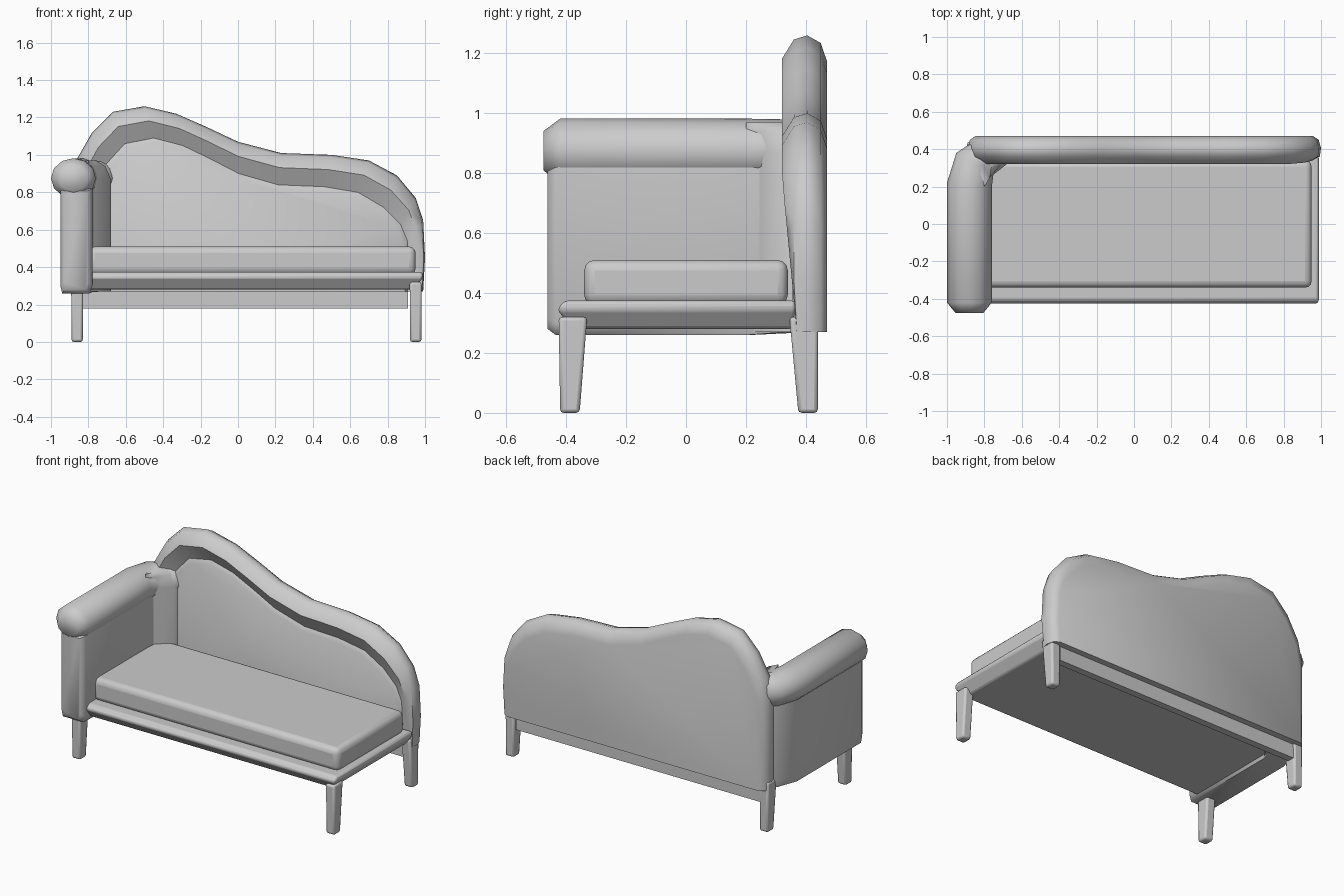
import bpy, bmesh, math

cube = bpy.data.objects.get("Cube")
if cube:
    bpy.data.objects.remove(cube, do_unlink=True)

fabric = bpy.data.materials.new("plain grey")
fabric.use_nodes = True
GREY = (0.6, 0.6, 0.6, 1)
fabric.diffuse_color = GREY
fabric.node_tree.nodes["Principled BSDF"].inputs["Base Color"].default_value = GREY


def finish(name, bm, bevel=0, segments=2, angle=40):
    """Turn a bmesh into a smooth shaded object with optional rounded edges."""
    bmesh.ops.recalc_face_normals(bm, faces=bm.faces)
    mesh = bpy.data.meshes.new(name)
    bm.to_mesh(mesh)
    bm.free()
    obj = bpy.data.objects.new(name, mesh)
    bpy.context.collection.objects.link(obj)
    mesh.materials.append(fabric)
    if bevel:
        mod = obj.modifiers.new("rounded edges", "BEVEL")
        mod.width, mod.segments = bevel, segments
    bpy.ops.object.select_all(action="DESELECT")
    obj.select_set(True)
    bpy.context.view_layer.objects.active = obj
    bpy.ops.object.shade_smooth_by_angle(angle=math.radians(angle))
    return obj


def loft(name, rings, **kw):
    """Skin a list of closed rings and cap both ends."""
    bm = bmesh.new()
    rows = [[bm.verts.new(p) for p in ring] for ring in rings]
    n = len(rows[0])
    for a, b in zip(rows, rows[1:]):
        for i in range(n):
            j = (i + 1) % n
            bm.faces.new((a[i], a[j], b[j], b[i]))
    bm.faces.new(rows[0])
    bm.faces.new(rows[-1])
    return finish(name, bm, **kw)


def rect(x0, x1, y0, y1, z):
    return [(x0, y0, z), (x1, y0, z), (x1, y1, z), (x0, y1, z)]


# Backrest: wavy outline, rolled rim, recessed front panel
outline = [(0.99, 0.27), (1.0, 0.45), (0.99, 0.65), (0.95, 0.77), (0.85, 0.89),
           (0.7, 0.97), (0.5, 1.0), (0.23, 1.01), (0, 1.07), (-0.17, 1.15),
           (-0.33, 1.22), (-0.5, 1.26), (-0.67, 1.23), (-0.78, 1.12),
           (-0.86, 0.98), (-0.89, 0.85), (-0.89, 0.27)]


def back_ring(inset, y, rim):
    ring = []
    for x, z in outline:
        t = min(1, (z - 0.27) / 0.6)
        depth = max(y, 0.37 - 0.05 * t) if rim else y
        ring.append((0.05 + (x - 0.05) * (1 - 0.09 * inset), depth, z - 0.17 * inset * t))
    return ring


back_steps = [(0.5, 0.47, False), (0.15, 0.45, False), (0, 0.405, False),
              (0.08, 0.36, True), (0.46, 0.32, True), (1, 0.37, False),
              (1.15, 0.355, False)]
loft("backrest", [back_ring(*s) for s in back_steps], angle=50)

# Arm: roll and panel share a path that bends into the backrest.
# Each station holds the outer (x, y), inner (x, y) and a size factor.
stations = [((-0.955, -0.475), (-0.805, -0.475), 0.62),
            ((-1, -0.42), (-0.76, -0.42), 1),
            ((-1, 0.22), (-0.76, 0.2), 1),
            ((-0.95, 0.38), (-0.75, 0.28), 0.98),
            ((-0.89, 0.42), (-0.68, 0.33), 0.97),
            ((-0.86, 0.43), (-0.66, 0.38), 0.95)]


def arm_ring(profile, mid, station):
    outer, inner, size = station
    ring = []
    for u, z in profile:
        x, y = (o + (i - o) * u for o, i in zip(outer, inner))
        ring.append((x, y, mid + (z - mid) * size))
    return ring


roll = []
for i in range(12):
    a = math.tau * i / 12
    roll.append((0.5 + 0.5 * math.cos(a), 0.875 + 0.107 * math.sin(a)))
loft("arm_roll", [arm_ring(roll, 0.875, s) for s in stations], angle=60)

panel = [(0.25, 0.26), (0.86, 0.26), (0.92, 0.3), (0.92, 0.82), (0.21, 0.82), (0.21, 0.3)]
panel_path = [((-0.97, -0.462), (-0.79, -0.462), 0.94),
              ((-1, -0.435), (-0.76, -0.435), 1)] + stations[2:]
loft("arm_panel", [arm_ring(panel, 0.6, s) for s in panel_path], angle=60)

# Arm corner: upright fillet between the arm and the backrest
loft("arm_corner", [[(-0.8, 0.2, z), (-0.77, 0.25, z), (-0.68 - d, 0.32, z),
                     (-0.68 - d, 0.38, z), (-0.86, 0.4, z)]
                    for z, d in ((0.27, 0), (0.87, 0), (0.94, 0.03), (0.97, 0.08))], angle=60)

# Seat base with a nosing that tucks in underneath
loft("seat_base", [rect(-0.88, 0.94, -0.38, 0.355, 0.28),
                   rect(-0.9, 0.99, -0.43, 0.365, 0.345),
                   rect(-0.9, 0.985, -0.405, 0.365, 0.375)], bevel=0.012)

# Seat cushion
loft("seat_cushion", [rect(-0.8, 0.95, -0.34, 0.34, 0.36),
                      rect(-0.8, 0.95, -0.34, 0.34, 0.51)], bevel=0.035, segments=3)

# Rear rail between the back legs
loft("rear_rail", [rect(-0.83, 0.91, 0.385, 0.43, z) for z in (0.18, 0.29)])

# Tapered legs
for side, x in (("right", -0.86), ("left", 0.95)):
    for place, foot, top in (("front", (-0.42, -0.355), (-0.425, -0.33)),
                             ("back", (0.375, 0.44), (0.345, 0.44))):
        loft(f"{place}_{side}_leg", [rect(x - 0.03, x + 0.03, *foot, 0),
                                     rect(x - 0.032, x + 0.032, *top, 0.32)],
             bevel=0.012)
